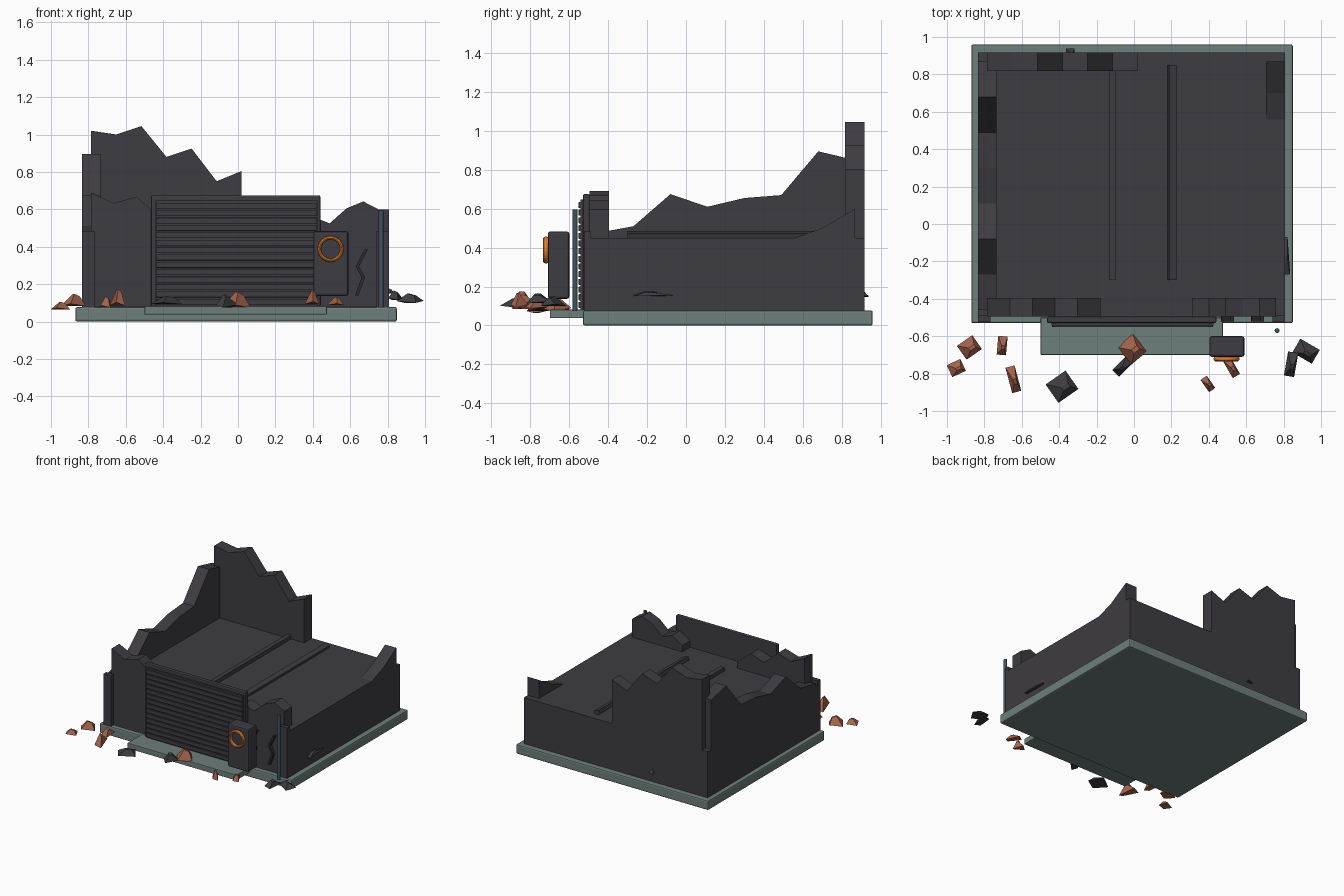
import bpy, bmesh, math
from mathutils import Matrix, Vector

old = bpy.data.objects.get("Cube")
if old:
    bpy.data.objects.remove(old, do_unlink=True)


def material(name, rgb):
    m = bpy.data.materials.new(name)
    m.use_nodes = True
    m.diffuse_color = (*rgb, 1)
    m.node_tree.nodes["Principled BSDF"].inputs["Base Color"].default_value = (*rgb, 1)
    return m


CHARCOAL = material("charcoal wall", (0.048, 0.045, 0.054))
STONE = material("grey green stone", (0.155, 0.21, 0.2))
BRICK = material("brick brown", (0.37, 0.13, 0.075))
ORANGE = material("orange", (0.8, 0.22, 0.03))
STEEL = material("blue steel", (0.05, 0.085, 0.11))
SOOT = material("soot", (0.025, 0.025, 0.028))


def finish(name, bm, mat, bevel=0):
    bmesh.ops.recalc_face_normals(bm, faces=bm.faces)
    mesh = bpy.data.meshes.new(name)
    bm.to_mesh(mesh)
    bm.free()
    mesh.materials.append(mat)
    ob = bpy.data.objects.new(name, mesh)
    bpy.context.collection.objects.link(ob)
    if bevel:
        mod = ob.modifiers.new("bevel", "BEVEL")
        mod.width = bevel
        mod.segments = 2
    return ob


def box(name, x, y, z, mat=CHARCOAL, bevel=0, tilt=0):
    """Box from (min, max) ranges, optionally rolled about its long y axis."""
    bm = bmesh.new()
    bmesh.ops.create_cube(bm, size=1)
    size = [b - a for a, b in (x, y, z)]
    mid = Vector([(a + b) / 2 for a, b in (x, y, z)])
    bmesh.ops.transform(bm, verts=bm.verts, matrix=Matrix.Translation(mid)
                        @ Matrix.Rotation(tilt, 4, "Y") @ Matrix.Diagonal((*size, 1)))
    return finish(name, bm, mat, bevel)


def prism(name, outline, axis, depth, mat=CHARCOAL):
    """Extrude an upright outline of (along, z) points; axis is the thickness direction."""
    bm = bmesh.new()
    rings = []
    for d in depth:
        rings.append([bm.verts.new((a, d, z) if axis == "y" else (d, a, z)) for a, z in outline])
    bm.faces.new(rings[0])
    bm.faces.new(rings[1])
    for i in range(len(outline)):
        j = (i + 1) % len(outline)
        bm.faces.new((rings[0][i], rings[0][j], rings[1][j], rings[1][i]))
    return finish(name, bm, mat)


ROOF = 0.45


def broken_wall(name, start, end, heights, axis, depth):
    """Wall on the roof line with evenly spaced jagged heights."""
    step = (end - start) / (len(heights) - 1)
    top = [(start + i * step, h) for i, h in enumerate(heights)]
    return prism(name, [(start, ROOF)] + top + [(end, ROOF)], axis, depth)


# Foundation and building body
box("foundation_slab", (-0.87, 0.85), (-0.53, 0.96), (0, 0.077), STONE, 0.01)
box("entrance_apron", (-0.5, 0.475), (-0.7, -0.5), (0.037, 0.082), STONE, 0.005)
box("building_body", (-0.835, 0.807), (-0.495, 0.917), (0.07, ROOF))

# Broken upper walls
broken_wall("back_wall", -0.785, 0.02, (1.02, 1.0, 1.045, 0.88, 0.925, 0.75, 0.805),
            "y", (0.817, 0.917))
broken_wall("right_side_wall", -0.46, 0.87,
            (0.475, 0.51, 0.675, 0.61, 0.655, 0.67, 0.895, 0.85), "x", (-0.835, -0.735))
broken_wall("front_wall_right", -0.785, -0.18, (0.69, 0.633, 0.668, 0.56, 0.6, 0.5),
            "y", (-0.495, -0.395))
broken_wall("front_wall_left", 0.31, 0.76, (0.5, 0.56, 0.525, 0.605, 0.642, 0.595),
            "y", (-0.495, -0.395))
prism("left_side_wall", [(0.56, ROOF), (0.7, 0.5), (0.87, 0.6), (0.87, ROOF)],
      "x", (0.707, 0.807))

# Front corner posts
for side, x in (("right", -0.835), ("left", 0.74)):
    box("corner_post_" + side, (x, x + 0.067), (-0.525, -0.49), (0.075, 0.485))

# Fallen beams on the roof
box("roof_beam_flat", (-0.133, -0.097), (-0.3, 0.83), (0.445, 0.48))
box("roof_beam_tilted", (0.183, 0.223), (-0.3, 0.85), (0.45, 0.48), tilt=0.3)

# Roller shutter
box("shutter_frame", (-0.465, 0.44), (-0.53, -0.495), (0.08, 0.675), CHARCOAL, 0.008)
box("shutter_panel", (-0.44, 0.425), (-0.542, -0.525), (0.08, 0.648))
SLATS = 14
for i in range(SLATS):
    z = 0.09 + i * 0.0395
    box(f"shutter_slat_{i + 1}", (-0.438, 0.423), (-0.552, -0.54), (z, z + 0.031), CHARCOAL, 0.003)

# Sign box with a glowing ring
box("sign_box", (0.403, 0.59), (-0.71, -0.6), (0.137, 0.483), CHARCOAL, 0.012)
bpy.ops.mesh.primitive_torus_add(major_segments=32, minor_segments=8, major_radius=0.06,
                                 minor_radius=0.0095, location=(0.495, -0.72, 0.388),
                                 rotation=(math.pi / 2, 0, 0))
ring = bpy.context.object
ring.name = "sign_ring"
ring.scale.z = 1.5
ring.data.materials.append(ORANGE)
bpy.ops.object.shade_smooth_by_angle()

# Standing pipe
bpy.ops.mesh.primitive_cylinder_add(vertices=12, radius=0.013, depth=0.52,
                                    location=(0.765, -0.57, 0.335))
pipe = bpy.context.object
pipe.name = "standing_pipe"
pipe.data.materials.append(STEEL)
bpy.ops.object.shade_smooth_by_angle()


# Zigzag cracks on the front
def crack(name, dx):
    path = [(0.685, 0.385), (0.638, 0.295), (0.67, 0.235), (0.635, 0.14)]
    outline = [(x + dx - 0.009, z) for x, z in path] + [(x + dx + 0.009, z) for x, z in path[::-1]]
    prism(name, outline, "y", (-0.52, -0.49), SOOT)


crack("front_crack_left", 0)
crack("front_crack_behind_sign", -0.16)


def chunk(name, at, size, turn, mat):
    """Rubble: squashed four-sided spike with an off-centre ridge."""
    bm = bmesh.new()
    bmesh.ops.create_cube(bm, size=1)
    for v in bm.verts:
        if v.co.z > 0:
            v.co.x = v.co.x * 0.35 + 0.12
            v.co.y = v.co.y * 0.2 - 0.1
            v.co.z -= 0.2 * (v.co.x > 0.2)
        else:
            v.co.z += 0.2 * (v.co.x * v.co.y > 0)
    bmesh.ops.transform(bm, verts=bm.verts, matrix=Matrix.Translation(at)
                        @ Matrix.Rotation(math.radians(turn), 4, "Z") @ Matrix.Diagonal((*size, 1)))
    return finish(name, bm, mat)


# Rubble on the ground
bricks = [((-0.88, -0.66, 0.115), (0.1, 0.09, 0.065), 35),
          ((-0.95, -0.77, 0.085), (0.08, 0.07, 0.04), 25),
          ((-0.705, -0.65, 0.105), (0.05, 0.1, 0.06), -5),
          ((-0.645, -0.83, 0.13), (0.05, 0.14, 0.09), 15),
          ((-0.01, -0.67, 0.115), (0.11, 0.12, 0.085), 40),
          ((0.395, -0.855, 0.13), (0.04, 0.08, 0.075), 35),
          ((0.52, -0.765, 0.11), (0.045, 0.11, 0.045), 30)]
cinders = [((-0.385, -0.87, 0.115), (0.13, 0.12, 0.045), 35),
           ((-0.06, -0.76, 0.11), (0.05, 0.11, 0.07), -45),
           ((0.92, -0.68, 0.125), (0.12, 0.085, 0.05), -30),
           ((0.84, -0.75, 0.14), (0.055, 0.13, 0.05), -10)]
for label, mat, chunks in (("brick", BRICK, bricks), ("cinder", CHARCOAL, cinders)):
    for i, (at, size, turn) in enumerate(chunks):
        chunk(f"{label}_chunk_{i + 1}", at, size, turn, mat)

# Shards lodged in the left side and the back
chunk("left_side_shard", (0.808, -0.17, 0.163), (0.04, 0.2, 0.025), 4, CHARCOAL)
chunk("back_shard", (-0.34, 0.918, 0.16), (0.045, 0.04, 0.025), 0, CHARCOAL)
